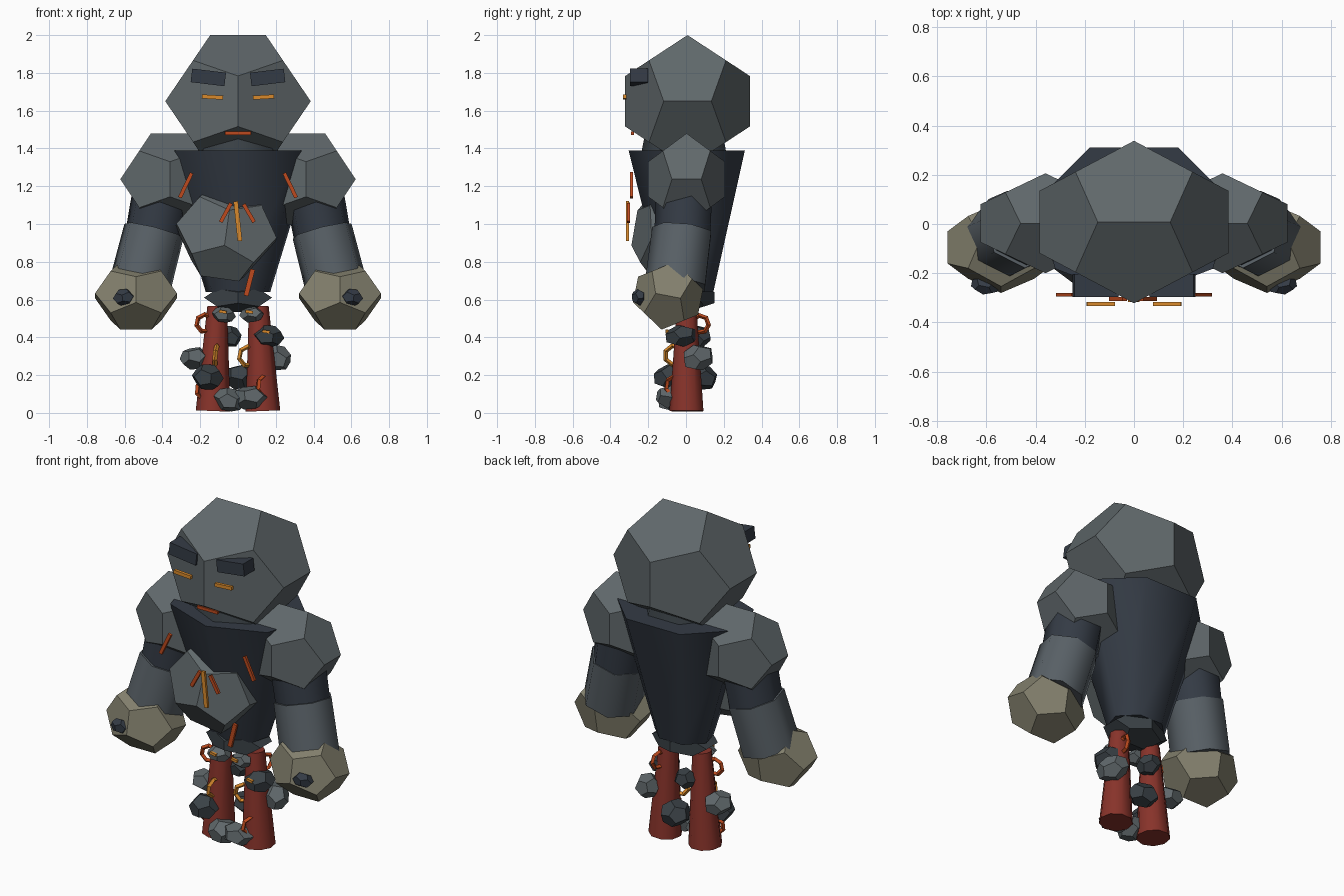
import bpy, bmesh, math
from mathutils import Vector, Matrix, Euler

if "Cube" in bpy.data.objects:
    bpy.data.objects.remove(bpy.data.objects["Cube"])


def colour(name, hexa):
    m = bpy.data.materials.new(name)
    v = [int(hexa[i:i + 2], 16) / 255 for i in (0, 2, 4)]
    m.diffuse_color = [c / 12.92 if c < 0.04 else ((c + 0.055) / 1.055) ** 2.4 for c in v] + [1]
    m.use_nodes = True
    m.node_tree.nodes["Principled BSDF"].inputs["Base Color"].default_value = m.diffuse_color
    return m


STONE = colour("grey_stone", "60686b")
FOREARM = colour("slate_stone", "586066")
DARK = colour("dark_slate", "343b45")
SHADE = colour("charcoal_stone", "3a4146")
FIST = colour("tan_stone", "85826f")
RED = colour("red_clay", "88332a")
AMBER = colour("amber_glow", "d98a2c")
EMBER = colour("ember_glow", "bd4a1e")


def finish(name, bm, mat, smooth=False):
    bmesh.ops.recalc_face_normals(bm, faces=bm.faces)
    me = bpy.data.meshes.new(name)
    bm.to_mesh(me)
    bm.free()
    ob = bpy.data.objects.new(name, me)
    bpy.context.collection.objects.link(ob)
    me.materials.append(mat)
    if smooth:
        bpy.context.view_layer.objects.active = ob
        ob.select_set(True)
        bpy.ops.object.shade_smooth_by_angle(angle=math.radians(62))
        ob.select_set(False)
    return ob


def place(bm, loc, rot):
    bm.transform(Matrix.Translation(loc) @ Euler(rot).to_matrix().to_4x4())


def rock(name, loc, half, mat, rot=(0, 0, 0)):
    """Twelve-faced boulder; half is its half size on each axis."""
    t = (1 + 5 ** 0.5) / 2
    r = 1 / t
    pts = [(x, y, z) for x in (-1, 1) for y in (-1, 1) for z in (-1, 1)]
    for a in (-1, 1):
        for b in (-1, 1):
            pts += [(0, a * t, b * r), (a * r, 0, b * t), (a * t, b * r, 0)]
    bm = bmesh.new()
    for p in pts:
        bm.verts.new([p[i] * half[i] / t for i in range(3)])
    bmesh.ops.convex_hull(bm, input=bm.verts)
    bmesh.ops.dissolve_limit(bm, angle_limit=0.02, verts=bm.verts, edges=bm.edges)
    place(bm, loc, rot)
    return finish(name, bm, mat)


def limb(name, p0, p1, r0, r1, mat, n=7, squash=1.0):
    """Tapered prism from p0 to p1 with a corner facing forward."""
    p0, p1 = Vector(p0), Vector(p1)
    q = Vector((0, 0, 1)).rotation_difference(p1 - p0)
    bm = bmesh.new()
    rings = []
    for p, r in ((p0, r0), (p1, r1)):
        rings.append([bm.verts.new(p + q @ Vector((
            r * math.sin(i * math.tau / n), -r * squash * math.cos(i * math.tau / n), 0))) for i in range(n)])
    for i in range(n):
        j = (i + 1) % n
        bm.faces.new((rings[0][i], rings[0][j], rings[1][j], rings[1][i]))
    bm.faces.new(rings[0])
    bm.faces.new(rings[1])
    return finish(name, bm, mat, True)


def bar(name, loc, size, mat, rot=(0, 0, 0)):
    bm = bmesh.new()
    bmesh.ops.create_cube(bm, size=1)
    bmesh.ops.scale(bm, vec=size, verts=bm.verts)
    place(bm, loc, rot)
    return finish(name, bm, mat)


def strip(name, a, b, y, w, mat):
    """Glowing crack between two (x, z) points."""
    dx, dz = b[0] - a[0], b[1] - a[1]
    return bar(name, ((a[0] + b[0]) / 2, y, (a[1] + b[1]) / 2),
               (w, 0.015, math.hypot(dx, dz)), mat, (0, math.atan2(dx, dz), 0))


def ring(name, loc, radius, mat, rot):
    """Low-poly hoop lying in its own xz plane."""
    bm = bmesh.new()
    n, k, tube = 7, 4, 0.013
    g = []
    for i in range(n):
        a = i * math.tau / n
        row = []
        for j in range(k):
            b = j * math.tau / k
            d = radius + tube * math.cos(b)
            row.append(bm.verts.new((d * math.cos(a), tube * math.sin(b), d * math.sin(a))))
        g.append(row)
    for i in range(n):
        for j in range(k):
            u, v = (i + 1) % n, (j + 1) % k
            bm.faces.new((g[i][j], g[u][j], g[u][v], g[i][v]))
    place(bm, loc, rot)
    return finish(name, bm, mat)


# Head and face
rock("head", (0, 0.008, 1.65), (0.385, 0.33, 0.35), STONE)
for s, side in ((-1, "left"), (1, "right")):
    bar(side + "_brow", (s * 0.157, -0.25, 1.776), (0.18, 0.095, 0.072), DARK, (0, -s * 0.12, 0))
    bar(side + "_eye", (s * 0.135, -0.325, 1.672), (0.113, 0.018, 0.021), AMBER, (0, -s * 0.06, 0))
bar("mouth", (0, -0.283, 1.481), (0.135, 0.015, 0.018), EMBER)

# Body
limb("neck", (0, 0.0, 1.36), (0, 0.0, 1.46), 0.24, 0.22, SHADE)
limb("torso", (0, 0.02, 0.64), (0, 0.02, 1.39), 0.175, 0.41, DARK, squash=0.79)
rock("pelvis", (0, 0.01, 0.61), (0.18, 0.14, 0.075), SHADE)
rock("chest_rock", (-0.062, -0.125, 0.955), (0.268, 0.15, 0.25), STONE, (-0.17, 0.14, 0))

# Glowing cracks on the chest
strip("chest_crack_middle", (-0.012, 1.12), (0.01, 0.91), -0.31, 0.024, AMBER)
strip("chest_crack_left", (-0.037, 1.11), (-0.092, 1.01), -0.305, 0.02, EMBER)
strip("chest_crack_right", (0.03, 1.105), (0.085, 1.01), -0.305, 0.02, EMBER)
strip("waist_crack", (0.078, 0.76), (0.042, 0.62), -0.135, 0.025, EMBER)

# Arms
for s, side in ((-1, "left"), (1, "right")):
    strip(side + "_shoulder_crack", (s * 0.245, 1.27), (s * 0.308, 1.14), -0.288, 0.02, EMBER)
    rock(side + "_shoulder", (s * 0.36, 0.003, 1.237), (0.263, 0.203, 0.243), STONE)
    limb(side + "_upper_arm", (s * 0.448, -0.012, 0.93), (s * 0.385, 0.0, 1.27), 0.155, 0.16, DARK)
    limb(side + "_forearm", (s * 0.518, -0.05, 0.68), (s * 0.445, -0.015, 0.965), 0.168, 0.165, FOREARM)
    rock(side + "_fist", (s * 0.54, -0.095, 0.62), (0.217, 0.175, 0.182), FIST, (-0.19, 0, 0))
    rock(side + "_knuckle", (s * 0.605, -0.25, 0.612), (0.056, 0.036, 0.042), DARK, (0.1, s * 0.1, 0.2 * s))

# Legs
for s, side in ((-1, "left"), (1, "right")):
    limb(side + "_leg", (s * 0.132, 0.005, 0.01), (s * 0.11, 0.005, 0.565), 0.093, 0.053, RED, n=9)

# Rubble clinging to the legs: position, half size, colour, spin
RUBBLE = [
    ((-0.075, -0.07, 0.52), (0.063, 0.05, 0.04), STONE, 0.2),
    ((0.072, -0.07, 0.52), (0.063, 0.05, 0.04), STONE, -0.2),
    ((-0.045, 0.07, 0.405), (0.06, 0.065, 0.055), SHADE, 0.4),
    ((0.16, -0.025, 0.408), (0.08, 0.085, 0.056), SHADE, 0.15),
    ((-0.228, 0.02, 0.288), (0.075, 0.08, 0.058), STONE, -0.2),
    ((0.205, 0.065, 0.293), (0.07, 0.088, 0.066), STONE, 0.3),
    ((-0.16, -0.085, 0.19), (0.08, 0.085, 0.066), SHADE, 0.1),
    ((0.01, 0.085, 0.19), (0.085, 0.08, 0.065), SHADE, -0.3),
    ((-0.045, -0.075, 0.07), (0.08, 0.08, 0.06), STONE, 0.25),
    ((0.06, -0.08, 0.08), (0.09, 0.08, 0.06), STONE, -0.15),
]
for i, (loc, half, mat, spin) in enumerate(RUBBLE):
    rock("leg_rubble_%d" % (i + 1), loc, half, mat, (spin, spin * 0.6, spin * 2))

# Small embers on the upper rubble
for i, (x, y, z) in enumerate(((-0.08, -0.118, 0.535), (0.06, -0.118, 0.535), (0.148, -0.1, 0.43))):
    bar("ember_%d" % (i + 1), (x, y, z), (0.04, 0.015, 0.015), AMBER, (0, 0.15, 0))

# Hoops around the legs
ring("hoop_1", (-0.175, -0.02, 0.475), 0.046, EMBER, (0, 0.2, 0.2))
ring("hoop_2", (0.13, 0.075, 0.47), 0.046, EMBER, (0, 0.1, 1.35))
ring("hoop_3", (-0.115, -0.06, 0.305), 0.052, AMBER, (0.1, 0, 1.45))
ring("hoop_4", (0.055, -0.02, 0.3), 0.052, AMBER, (0, 0.2, 0.3))
ring("hoop_5", (0.135, -0.06, 0.14), 0.055, EMBER, (0, 0.2, 1.0))
ring("hoop_6", (-0.18, -0.02, 0.12), 0.045, EMBER, (0, 0.1, 0.5))
